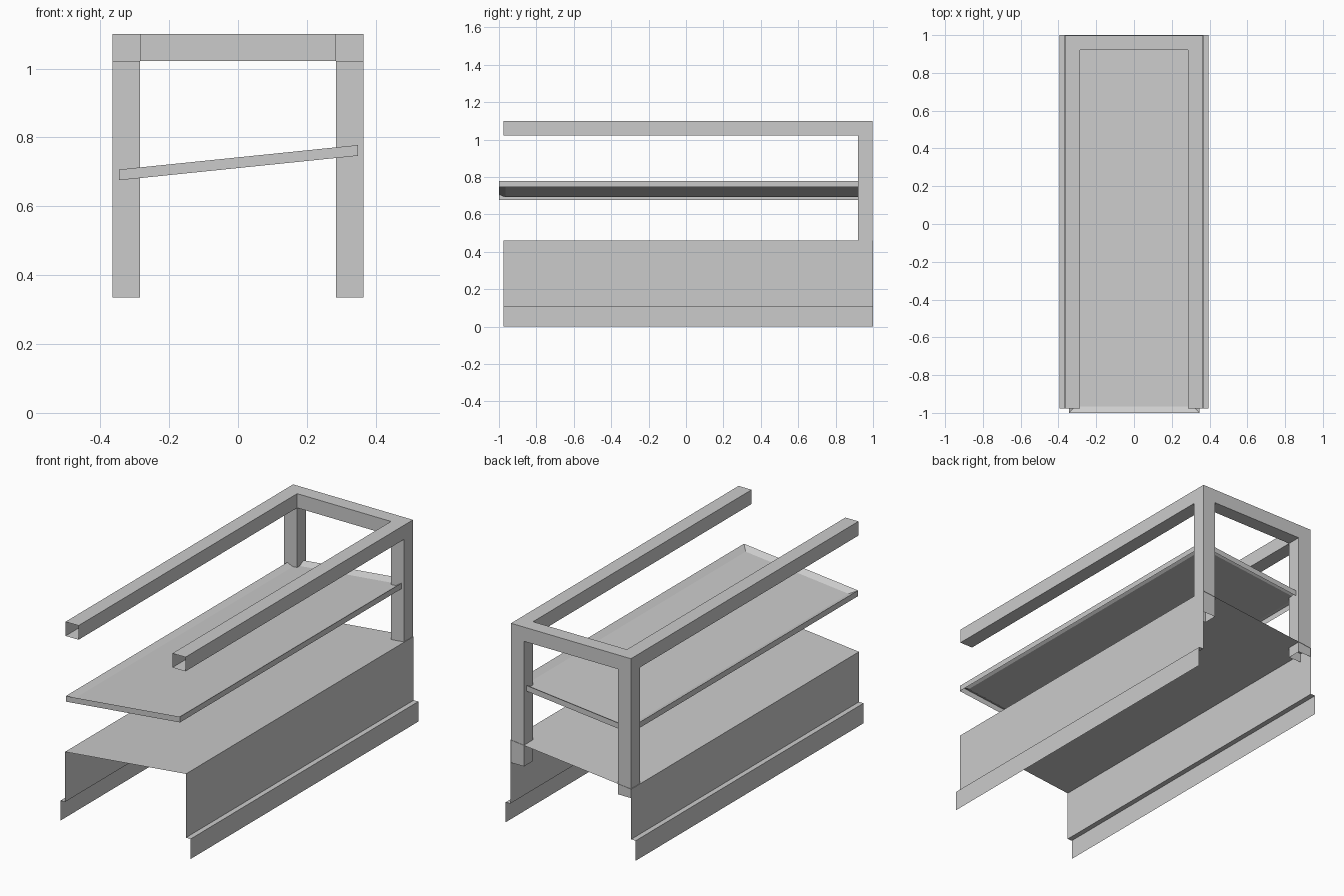
import bpy, bmesh

if "Cube" in bpy.data.objects:
    bpy.data.objects.remove(bpy.data.objects["Cube"])


def finish(name, bm):
    mesh = bpy.data.meshes.new(name)
    bm.to_mesh(mesh)
    bm.free()
    obj = bpy.data.objects.new(name, mesh)
    bpy.context.collection.objects.link(obj)
    return obj


# Base cover: folded sheet with a tilted top, open at both ends and underneath
bm = bmesh.new()
profile = [(-0.395, 0), (-0.395, 0.11), (-0.367, 0.11), (-0.367, 0.385),
           (0.367, 0.46), (0.367, 0.11), (0.395, 0.11), (0.395, 0)]
rows = [[bm.verts.new((x, y, z)) for x, z in profile] for y in (-0.976, 1.0)]
for i in range(len(profile) - 1):
    bm.faces.new((rows[0][i], rows[0][i + 1], rows[1][i + 1], rows[1][i]))
finish("base_cover", bm)


# Tube frame: hollow square tube cells joined, with open rail and post ends
def cell(bm, xs, ys, zs):
    verts = bmesh.ops.create_cube(bm, size=1)["verts"]
    for v in verts:
        v.co = (xs[v.co.x > 0], ys[v.co.y > 0], zs[v.co.z > 0])


OUT, INN = 0.364, 0.285
bm = bmesh.new()
back, top = (0.92, 0.998), (1.022, 1.10)
for xs in ((-OUT, -INN), (INN, OUT)):
    cell(bm, xs, back, top)                # corner
    cell(bm, xs, (-0.976, 0.92), top)      # rail
    cell(bm, xs, back, (0.335, 1.022))     # post
cell(bm, (-INN, INN), back, top)           # cross beam
groups = {}
for f in bm.faces:
    key = tuple(round(c, 3) for c in f.calc_center_median())
    groups.setdefault(key, []).append(f)
inner = [f for k, g in groups.items() for f in g
         if len(g) > 1 or k[1] == -0.976 or k[2] == 0.335]
bmesh.ops.delete(bm, geom=inner, context="FACES")
bmesh.ops.remove_doubles(bm, verts=bm.verts[:], dist=0.0005)
finish("tube_frame", bm)

# Tilted tray: skirt, raised edge, sloped rim and sunken floor
bm = bmesh.new()
loops = []
for inset, height in ((0, 0.711), (0, 0.742), (0.034, 0.724)):
    x0, x1 = -0.345 + inset, 0.348 - inset
    y0, y1 = -1.0 + inset, 0.976 - inset
    corners = [(x0, y0), (x1, y0), (x1, y1), (x0, y1)]
    loops.append([bm.verts.new((px, py, height + 0.1025 * px))
                  for px, py in corners])
for a, b in zip(loops, loops[1:]):
    for i in range(4):
        j = (i + 1) % 4
        bm.faces.new((a[i], a[j], b[j], b[i]))
bm.faces.new(loops[-1])
finish("tilted_tray", bm)
